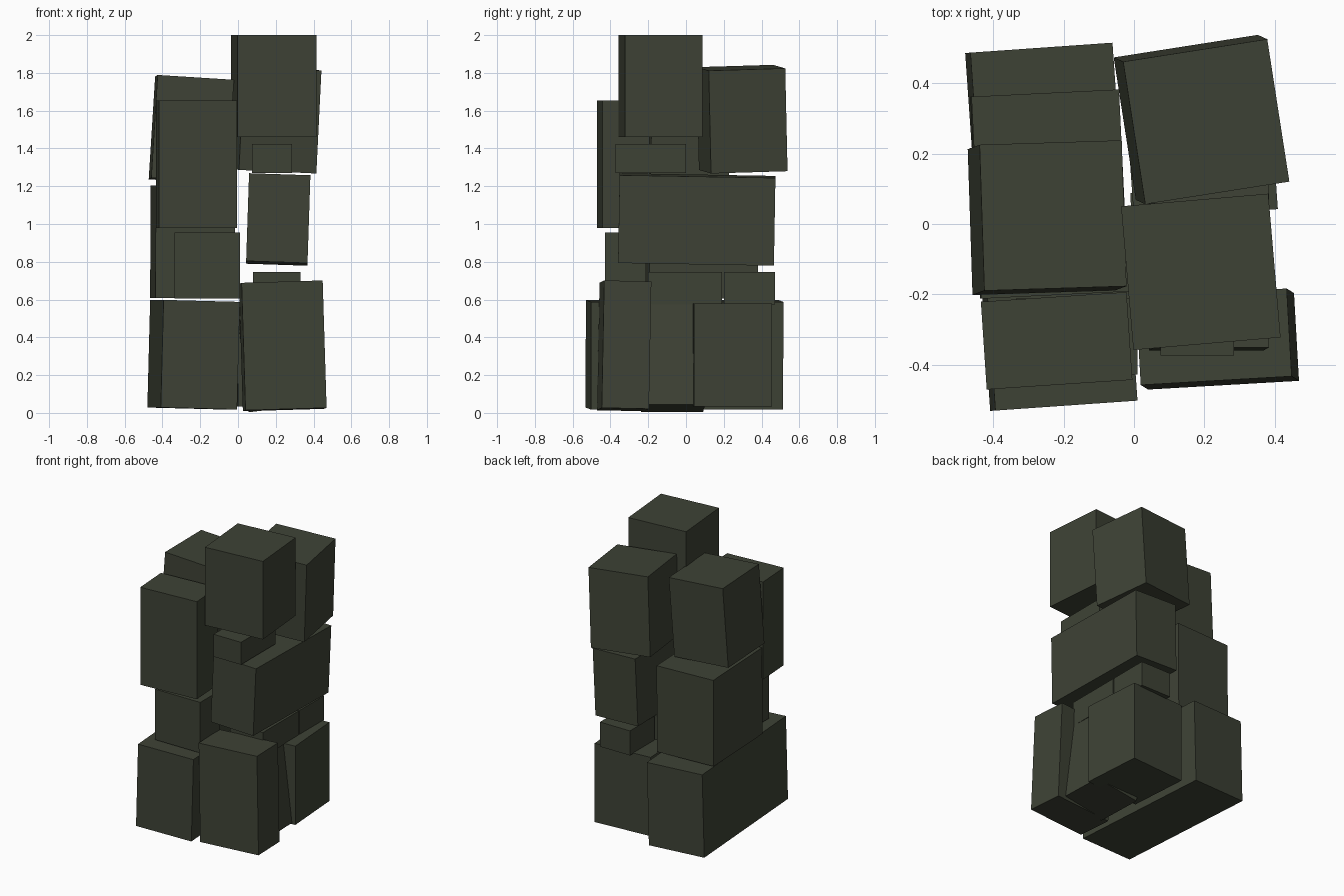
import bpy
from math import radians

stone = bpy.data.materials.new("dark olive stone")
stone.diffuse_color = (0.048, 0.055, 0.036, 1)


def block(name, center, size, rot=(0, 0, 0)):
    """One loose block: centre, full size, tilt in degrees."""
    bpy.ops.mesh.primitive_cube_add(size=1, location=center,
                                    rotation=[radians(a) for a in rot])
    ob = bpy.context.object
    ob.name = name
    ob.scale = size
    ob.data.materials.append(stone)
    return ob


# bottom course
block("lower_long_left_block", (-0.235, -0.008, 0.308), (0.405, 1.02, 0.57), (0, 1.5, 4))
block("lower_front_right_block", (0.237, -0.327, 0.355), (0.43, 0.25, 0.675), (-1.2, -1.7, 3.3))
block("lower_back_right_block", (0.19, 0.235, 0.307), (0.41, 0.415, 0.545), (0, 0, 4))
block("lower_leaning_filler", (0.192, -0.07, 0.302), (0.33, 0.33, 0.56), (0, -6.7, 2))

# small packing stones between the courses
block("packing_front", (0.205, -0.005, 0.66), (0.25, 0.39, 0.17))
block("packing_back", (0.215, 0.335, 0.66), (0.23, 0.27, 0.17))
block("packing_upper", (0.18, -0.187, 1.347), (0.21, 0.375, 0.155))

# middle course
block("middle_long_right_block", (0.213, 0.057, 1.024), (0.325, 0.825, 0.465), (-1, 1.9, 0))
block("middle_back_left_block", (-0.24, 0.085, 0.905), (0.42, 0.575, 0.595), (0, 0.3, 2.8))
block("middle_front_left_block", (-0.163, -0.32, 0.78), (0.345, 0.215, 0.35))

# top course
block("upper_front_left_block", (-0.22, -0.332, 1.317), (0.415, 0.25, 0.675), (0, 0, 3.8))
block("upper_back_left_block", (-0.247, 0.018, 1.5), (0.405, 0.415, 0.545), (-1.2, 3.6, 1.8))
block("upper_back_right_block", (0.192, 0.297, 1.555), (0.415, 0.41, 0.545), (1.7, 2.6, 8.9))
block("top_front_right_block", (0.19, -0.136, 1.73), (0.42, 0.41, 0.54), (0, 0, 4.9))
